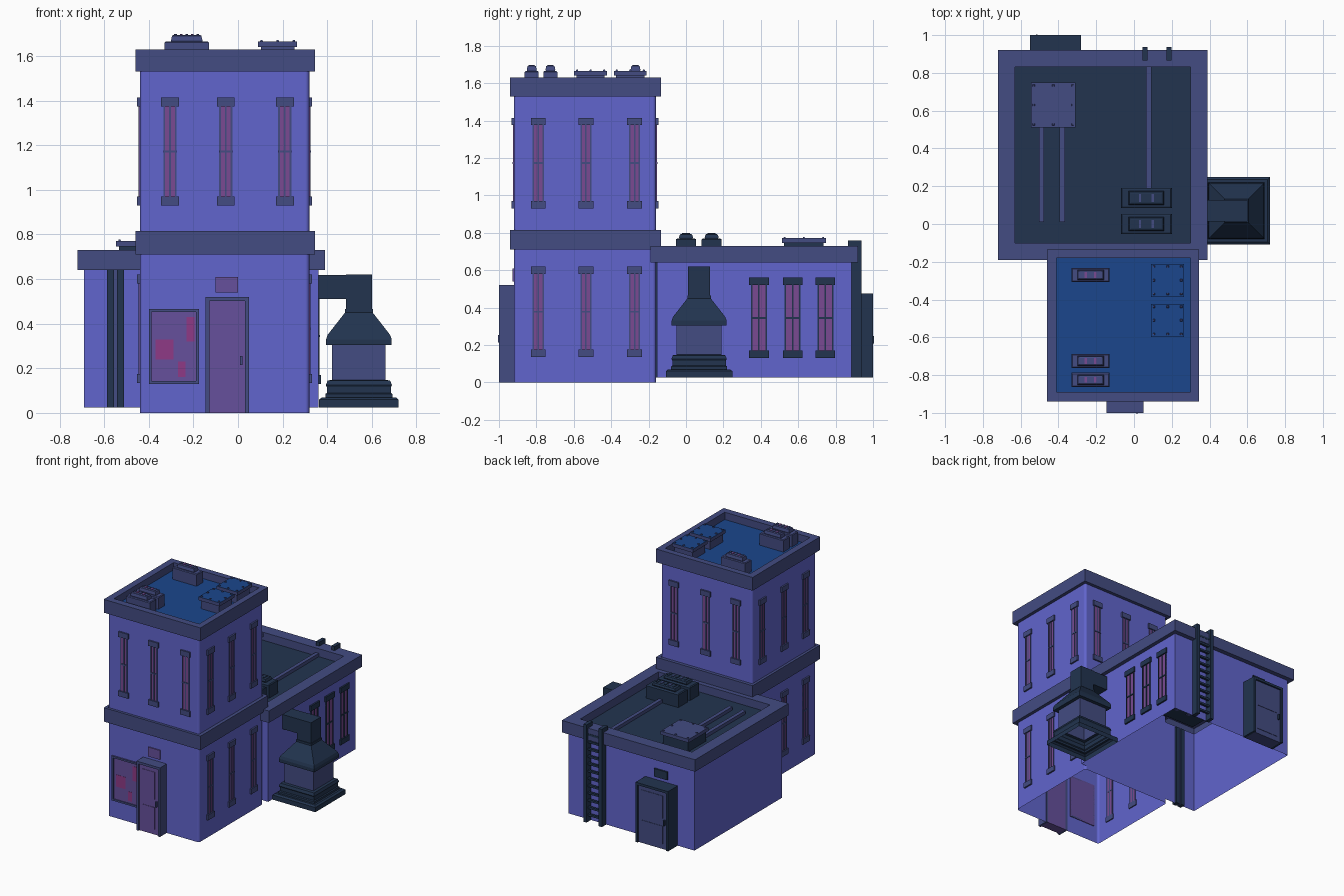
import bpy, math
from mathutils import Matrix

if "Cube" in bpy.data.objects:
    bpy.data.objects.remove(bpy.data.objects["Cube"])


def material(name, hexcode):
    m = bpy.data.materials.new(name)
    rgb = [int(hexcode[i:i + 2], 16) / 255 for i in (0, 2, 4)]
    m.diffuse_color = [((c + 0.055) / 1.055) ** 2.4 for c in rgb] + [1]
    m.use_nodes = True
    m.node_tree.nodes["Principled BSDF"].inputs["Base Color"].default_value = m.diffuse_color
    return m


WALL = material("wall_blue", "6165CD")
TRIM = material("trim_slate", "434C82")
DARK = material("dark_metal", "22344F")
ROOF = material("roof_blue", "1B468C")
PINK = material("glass_pink", "7A4A92")
DOOR = material("door_mauve", "66509C")
RED = material("poster_red", "8E3A86")


def rect(x0, x1, y0, y1, z):
    return [(x0, y0, z), (x1, y0, z), (x1, y1, z), (x0, y1, z)]


def square(cx, cy, h, z):
    return rect(cx - h, cx + h, cy - h, cy + h, z)


def loft(loops, mat, bottom=True, top=True, top_mat=None, mats=None):
    """A part: rectangular loops joined by faces."""
    return loops, mat, bottom, top, top_mat or mat, mats or [mat] * (len(loops) - 1)


def box(x0, x1, y0, y1, z0, z1, mat):
    return loft([rect(x0, x1, y0, y1, z0), rect(x0, x1, y0, y1, z1)], mat)


def build(name, parts, pos=(0, 0, 0), angle=0):
    verts, faces, idx, slots = [], [], [], []

    def slot(m):
        if m not in slots:
            slots.append(m)
        return slots.index(m)

    for loops, mat, bottom, top, top_mat, mats in parts:
        s = len(verts)
        for l in loops:
            verts += l
        for k, m in enumerate(mats):
            a = s + 4 * k
            for i in range(4):
                j = (i + 1) % 4
                faces.append((a + i, a + j, a + 4 + j, a + 4 + i))
                idx.append(slot(m))
        if bottom:
            faces.append((s + 3, s + 2, s + 1, s))
            idx.append(slot(mat))
        if top:
            e = len(verts) - 4
            faces.append((e, e + 1, e + 2, e + 3))
            idx.append(slot(top_mat))
    me = bpy.data.meshes.new(name)
    me.from_pydata(verts, [], faces)
    for m in slots:
        me.materials.append(m)
    me.polygons.foreach_set("material_index", idx)
    me.transform(Matrix.Translation(pos) @ Matrix.Rotation(math.radians(angle), 4, 'Z'))
    ob = bpy.data.objects.new(name, me)
    bpy.context.collection.objects.link(ob)
    return ob


# Walls, open underneath
tower = build("tower_walls", [loft([rect(-.44, .32, -.92, -.16, 0),
                                    rect(-.44, .32, -.92, -.16, 1.55)], WALL, False, False)])
for p in tower.data.polygons:
    p.use_smooth = True
bev = tower.modifiers.new("round_corners", 'BEVEL')
bev.width, bev.segments, bev.harden_normals = .018, 3, True
build("rear_walls", [loft([rect(-.69, .36, -.155, .885, .025),
                           rect(-.69, .36, -.155, .885, .66)], WALL, False, False)])


# Cornices with sunken roofs
def cornice(name, wall, outer, inner, z0, z1, floor, roof):
    build(name, [loft([rect(*wall, z0), rect(*outer, z0), rect(*outer, z1),
                       rect(*inner, z1), rect(*inner, floor)], TRIM, False, True, roof)])


cornice("tower_cornice", (-.44, .32, -.92, -.16), (-.46, .345, -.94, -.135),
        (-.41, .30, -.89, -.18), 1.53, 1.63, 1.575, ROOF)
cornice("rear_cornice", (-.69, .36, -.155, .885), (-.72, .39, -.19, .92),
        (-.63, .30, -.10, .83), .64, .73, .67, DARK)
build("floor_band", [loft([rect(-.44, .32, -.92, -.16, .71), rect(-.46, .345, -.94, -.135, .71),
                           rect(-.46, .345, -.94, -.135, .815), rect(-.44, .32, -.92, -.16, .815)],
                          TRIM, False, False)])


# Windows: local front faces -y
def window(name, x, y, angle, z0, z1, w, trim):
    h, b = w / 2, .008
    zm = (z0 + z1) / 2
    parts = [box(-h, h, -.002, .004, z0 + .02, z1 - .02, PINK)]
    for u in (-h, -b / 2, h - b):
        parts.append(box(u, u + b, -.006, .006, z0 + .03, z1 - .03, trim))
    parts.append(box(-h, h, -.007, .006, zm - .005, zm + .005, trim))
    for a in (z0, z1 - .04):
        parts.append(box(-h - .01, h + .01, -.012, .008, a, a + .04, trim))
    build(name, parts, (x, y, 0), angle)


for i, x in enumerate((-.305, -.055, .21)):
    window(f"front_window_{i}", x, -.92, 0, .93, 1.415, .06, TRIM)
    window(f"back_window_{i}", x, -.16, 180, .93, 1.415, .06, TRIM)
for i, y in enumerate((-.79, -.535, -.275)):
    for lev, z in (("lower", .135), ("upper", .93)):
        window(f"right_{lev}_window_{i}", .32, y, 90, z, z + .485, .06, TRIM)
        window(f"left_{lev}_window_{i}", -.44, y, 270, z, z + .485, .06, TRIM)
for i, y in enumerate((.39, .57, .745)):
    window(f"rear_window_{i}", .36, y, 90, .13, .56, .085, DARK)


# Doors with deep frame, slab, raised panels, handle
def door(name, x, y, angle, h, z0, z1, depth, frame, slab):
    f = .018
    zm = z0 + (z1 - z0) * .45
    parts = [box(-h, -h + f, -depth, .005, z0, z1, frame),
             box(h - f, h, -depth, .005, z0, z1, frame),
             box(-h + f, h - f, -depth, .005, z1 - f, z1, frame),
             box(-h + f, h - f, -depth + .012, .005, z0, z1 - f, slab),
             box(h - f - .022, h - f - .012, -depth - .004, -depth + .012, zm - .02, zm + .02, frame)]
    for a, b in ((z0 + .04, zm - .03), (zm + .03, z1 - .05)):
        parts.append(box(-h + .04, h - .05, -depth + .009, -depth + .02, a, b, slab))
    build(name, parts, (x, y, 0), angle)


door("front_door", -.048, -.92, 0, .098, 0, .52, .08, TRIM, DOOR)
door("back_door", -.415, .885, 180, .135, .025, .475, .115, DARK, TRIM)
build("front_door_plate", [box(-.10, 0, -.928, -.915, .54, .61, DOOR)])
build("back_door_plate", [box(-.47, -.36, .88, .897, .5, .56, DARK)])

# Poster board beside the front door
px0, px1, pz0, pz1, f = -.40, -.175, .13, .465, .013
poster = [box(px0, px1, -.924, -.915, pz0, pz1, DOOR)]
for x in (px0, px1 - f):
    poster.append(box(x, x + f, -.932, -.915, pz0, pz1, TRIM))
for z in (pz0, pz1 - f):
    poster.append(box(px0 + f, px1 - f, -.932, -.915, z, z + f, TRIM))
for x, z, w, h in ((-.37, .24, .08, .09), (-.27, .16, .035, .07), (-.23, .32, .035, .11)):
    poster.append(box(x, x + w, -.9255, -.92, z, z + h, RED))
build("poster_board", poster)

# Furnace stack on the right: square profile with open base, neck and wall duct
cx, cy = .542, .07
prof = [(.178, .025), (.178, .06), (.165, .07), (.15, .07), (.15, .085), (.143, .09), (.143, .115),
        (.148, .125), (.14, .145), (.12, .148), (.12, .305), (.147, .305), (.147, .33),
        (.14, .35), (.058, .455), (.058, .62)]
build("furnace_stack", [loft([square(cx, cy, h, z) for h, z in prof], DARK, False, True,
                             mats=[TRIM if i == 9 else DARK for i in range(len(prof) - 1)]),
                        box(cx - .063, cx + .063, cy - .063, cy + .063, .45, .465, DARK)])
build("furnace_duct", [box(.35, .50, cy - .057, cy + .057, .51, .619, DARK)])

# Ladder on the back wall, hooked over the parapet
ladder = []
for x in (.045, .172):
    ladder.append(box(x, x + .027, .88, .937, .025, .76, DARK))
    ladder.append(box(x, x + .027, .865, .88, .73, .76, DARK))
for i in range(12):
    z = .07 + i * .055
    ladder.append(box(.07, .175, .905, .922, z, z + .015, DARK))
build("ladder", ladder)

# Downpipes on the rear block's front wall
build("downpipes", [box(x, x + .03, -.18, -.14, .025, .65, DARK) for x in (-.587, -.542)]
      + [box(-.56, -.54, -.17, -.15, .025, .65, TRIM)])


# Roof vents: base, raised cap, slats
def vent(name, x, y, w, d, z0, z1, ztop, mat, slat):
    hw, hd = w / 2, d / 2

    def r(a, b, z):
        return rect(x - hw * a, x + hw * a, y - hd * b, y + hd * b, z)

    parts = [loft([r(1, 1, z0), r(1, 1, z1), r(.95, .85, z1 + .005)], mat),
             loft([r(.7, .62, z1), r(.7, .7, z1 + .012), r(.66, .6, ztop - .007), r(.6, .45, ztop - .004)], mat)]
    for i in range(5):
        u = x + (i - 2) * hw * .25
        parts.append(box(u - .006, u + .006, y - hd * .4, y + hd * .4, z1, ztop,
                         slat if i % 2 else mat))
    build(name, parts)


for i, y in enumerate((-.27, -.725, -.825)):
    vent(f"tower_vent_{i}", -.23, y, .20, .075, 1.575, 1.66, 1.698, TRIM, PINK)
for i, y in enumerate((0, .137)):
    vent(f"rear_vent_{i}", .065, y, .27, .107, .67, .765, .798, DARK, TRIM)


# Bolted hatches
def hatch(name, x, y, w, z0, z1, zt, body, plate):
    h = w / 2
    parts = [loft([square(x, y, h - .012, z0), square(x, y, h - .012, z1)], body),
             loft([square(x, y, h, z1), square(x, y, h, zt - .006)], TRIM, top_mat=plate)]
    for i in (-1, 0, 1):
        for j in (-1, 0, 1):
            if i or j:
                parts.append(loft([square(x + i * (h - .015), y + j * (h - .015), .006, zt - .006),
                                   square(x + i * (h - .015), y + j * (h - .015), .004, zt)], TRIM))
    build(name, parts)


for i, y in enumerate((-.51, -.298)):
    hatch(f"tower_hatch_{i}", .178, y, .175, 1.575, 1.64, 1.672, TRIM, ROOF)
hatch("rear_hatch", -.428, .63, .236, .67, .745, .777, DARK, TRIM)

# Conduits lying on the rear roof
for i, (x, y0, y1) in enumerate(((-.49, .01, .53), (-.38, .01, .53), (.078, .18, .83))):
    build(f"roof_conduit_{i}", [box(x - .014, x + .014, y0, y1, .665, .695, TRIM)])
